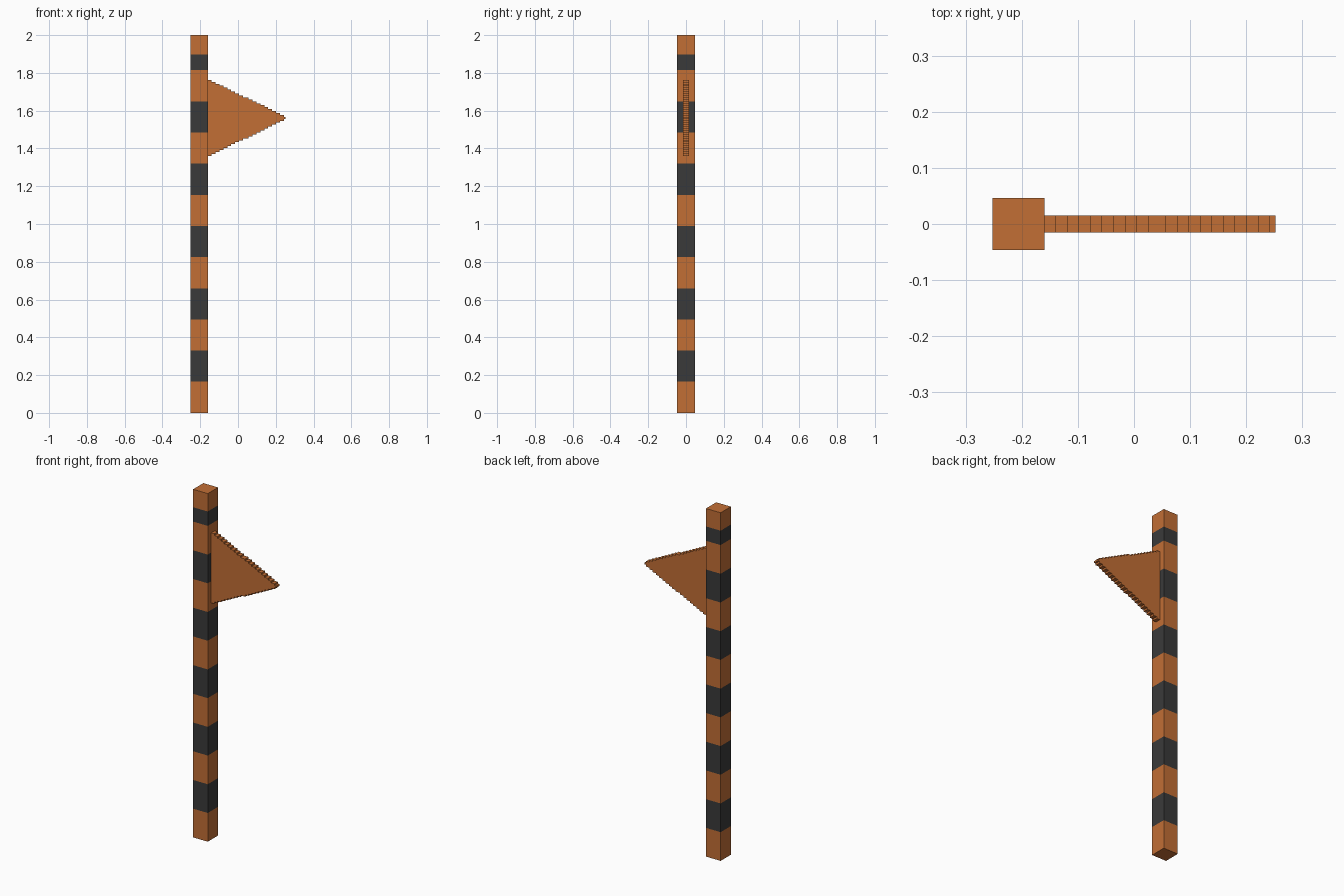
import bpy, bmesh

if "Cube" in bpy.data.objects:
    bpy.data.objects.remove(bpy.data.objects["Cube"])

V = 2.0 / 194            # size of one step of the blocky grid
X0 = -24.5 * V           # left side of the pole
POLE = 9                 # pole width in steps
LENGTH, ROWS, MID = 40, 20, 151.5   # pennant length, step count, centre height


def material(name, rgb):
    m = bpy.data.materials.new(name)
    m.diffuse_color = (*rgb, 1)
    m.use_nodes = True
    m.node_tree.nodes["Principled BSDF"].inputs["Base Color"].default_value = m.diffuse_color
    return m


orange = material("burnt orange", (0.54, 0.158, 0.036))
dark = material("charcoal", (0.042, 0.042, 0.042))


def finish(name, bm, mats):
    bmesh.ops.recalc_face_normals(bm, faces=bm.faces)
    me = bpy.data.meshes.new(name)
    bm.to_mesh(me)
    bm.free()
    for m in mats:
        me.materials.append(m)
    ob = bpy.data.objects.new(name, me)
    bpy.context.collection.objects.link(ob)
    return ob


# Striped pole: stacked rings, every second band dark
levels = [0] + [16 * i for i in range(1, 12)] + [184, 194]
bm = bmesh.new()
h = POLE * V / 2
rings = [[bm.verts.new((X0 + h + sx * h, sy * h, z * V))
          for sx, sy in ((-1, -1), (1, -1), (1, 1), (-1, 1))] for z in levels]
bm.faces.new(rings[0])
bm.faces.new(rings[-1])
for i, (a, b) in enumerate(zip(rings, rings[1:])):
    for j in range(4):
        k = (j + 1) % 4
        bm.faces.new((a[j], a[k], b[k], b[j])).material_index = i % 2
finish("striped_pole", bm, [orange, dark])

# Stepped pennant: half outline stepping down to the tip, mirrored, extruded
edges = [int(2.1 * k) for k in range(ROWS)] + [LENGTH]
half = []
for k in range(ROWS):
    z = ROWS - 0.5 - k
    half += [(edges[k], z), (edges[k + 1], z)]
outline = half + [(x, -z) for x, z in reversed(half)]
bm = bmesh.new()
t = 1.5 * V
face = bm.faces.new([bm.verts.new((X0 + (POLE + x) * V, -t, (MID + z) * V))
                     for x, z in outline])
ext = bmesh.ops.extrude_face_region(bm, geom=[face], use_keep_orig=True)
bmesh.ops.translate(bm, vec=(0, 2 * t, 0),
                    verts=[g for g in ext["geom"] if isinstance(g, bmesh.types.BMVert)])
finish("pennant", bm, [orange])
